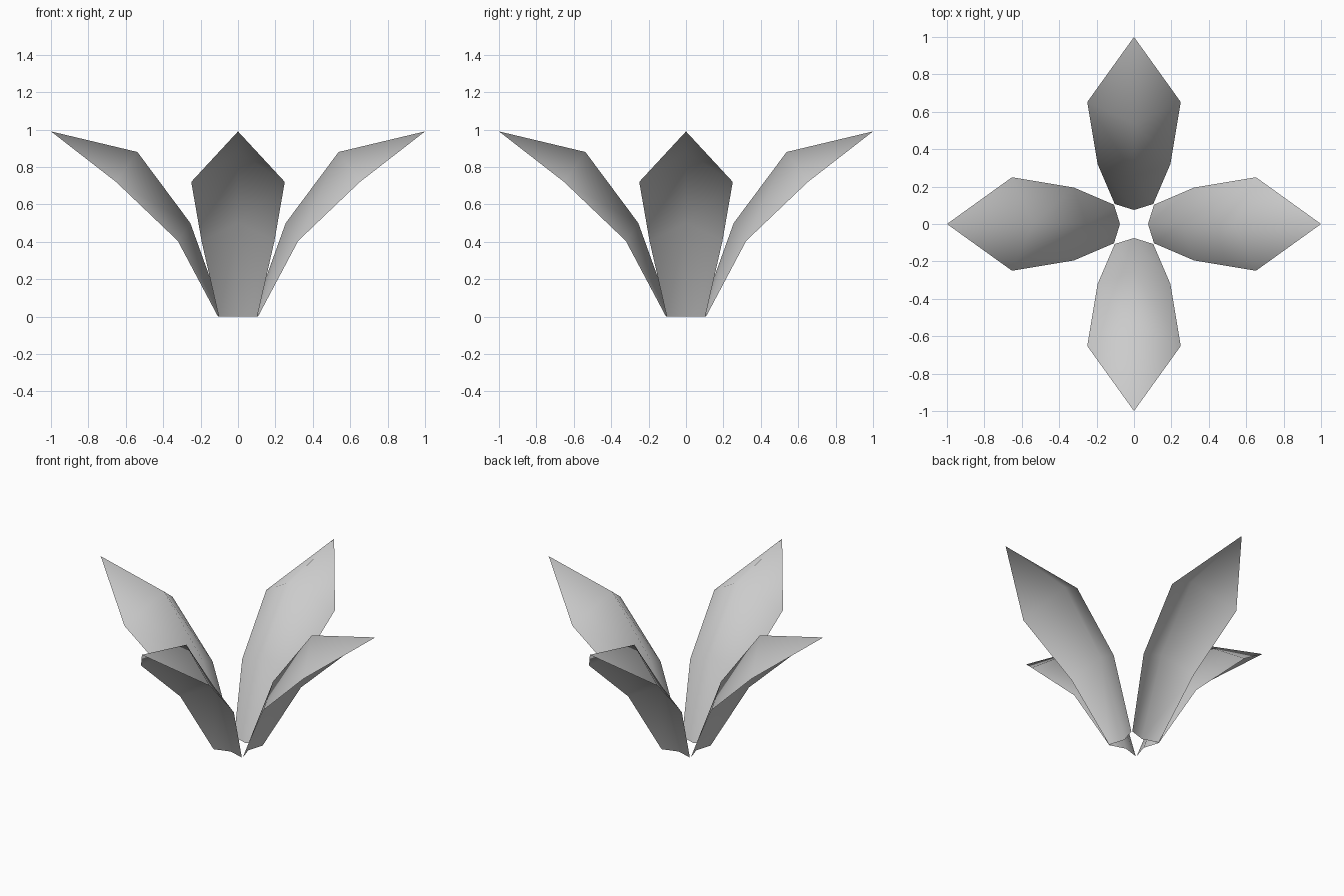
import bpy, bmesh, math
from mathutils import Matrix

if "Cube" in bpy.data.objects:
    bpy.data.objects.remove(bpy.data.objects["Cube"])

# Petal rows: (ridge radius, ridge z, edge radius, edge half-width, edge z)
ROWS = [
    (0.075, 0.00, 0.107, 0.103, 0.00),
    (0.255, 0.50, 0.322, 0.195, 0.405),
    (0.538, 0.88, 0.652, 0.25, 0.72),
]
TIP = (1.0, 0.0, 0.99)


def petal(name, angle):
    bm = bmesh.new()
    rows = []
    for rr, rz, er, w, ez in ROWS:
        rows.append([bm.verts.new((er, -w, ez)),
                     bm.verts.new((rr, 0, rz)),
                     bm.verts.new((er, w, ez))])
    tip = bm.verts.new(TIP)
    # Quads between rows on both sides of the ridge
    for a, b in zip(rows, rows[1:]):
        for i in range(2):
            bm.faces.new((a[i], b[i], b[i + 1], a[i + 1]))
    # Pointed end
    for i in range(2):
        bm.faces.new((rows[-1][i], tip, rows[-1][i + 1]))
    for f in bm.faces:
        f.smooth = True
    bm.transform(Matrix.Rotation(angle, 4, 'Z'))
    me = bpy.data.meshes.new(name)
    bm.to_mesh(me)
    bm.free()
    ob = bpy.data.objects.new(name, me)
    bpy.context.collection.objects.link(ob)


# Four open leaves around the centre
for k, side in enumerate(("right", "back", "left", "front")):
    petal(side + "_leaf", k * math.pi / 2)
